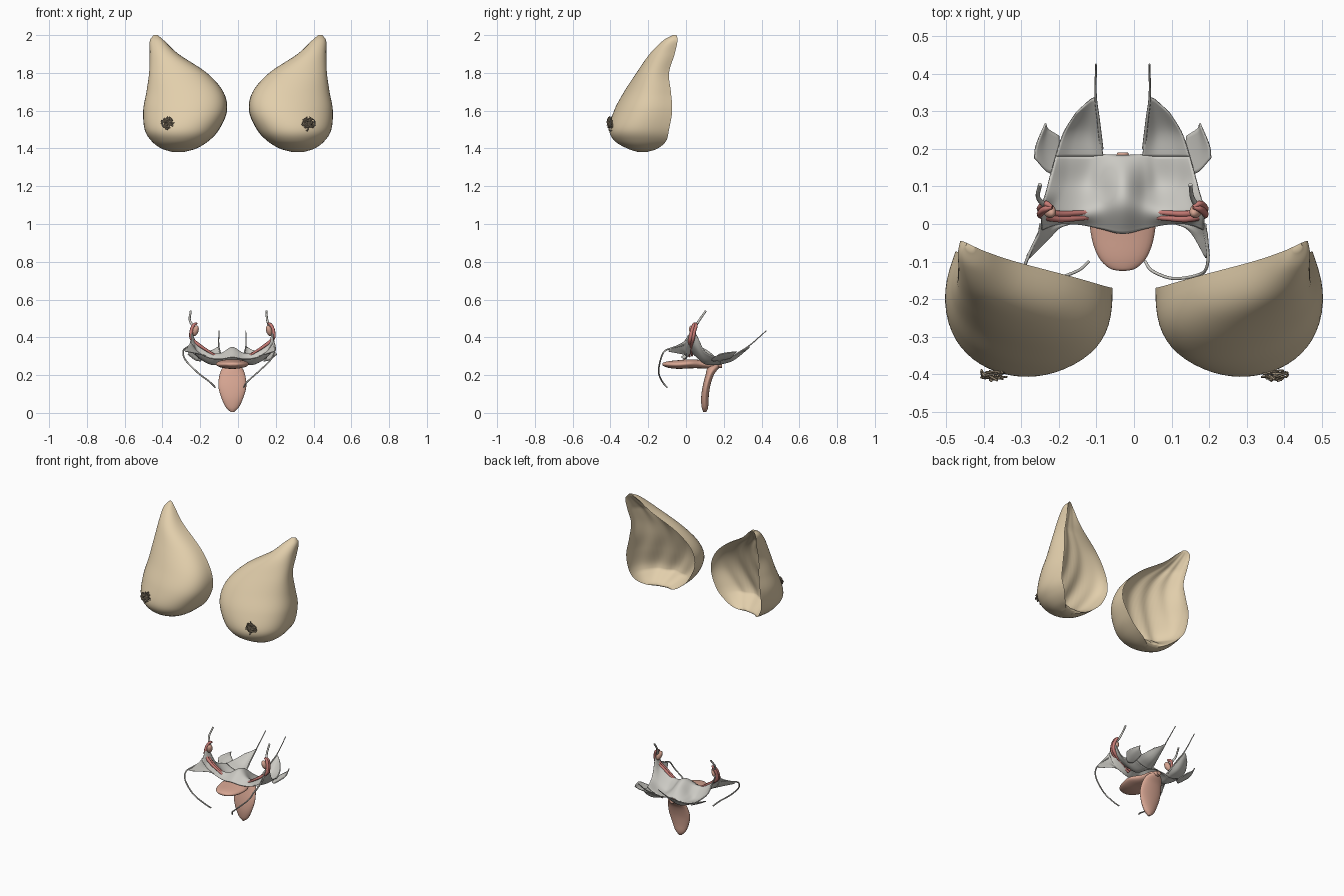
import bpy, bmesh, math, random

if "Cube" in bpy.data.objects:
    bpy.data.objects.remove(bpy.data.objects["Cube"])
random.seed(4)
CX = -0.03


def material(name, rgb):
    m = bpy.data.materials.new(name)
    m.diffuse_color = (*rgb, 1)
    m.use_nodes = True
    m.node_tree.nodes["Principled BSDF"].inputs["Base Color"].default_value = m.diffuse_color
    return m


TAN = material("tan", (0.76, 0.62, 0.41))
BROWN = material("brown", (0.36, 0.29, 0.2))
SALMON = material("salmon", (0.68, 0.38, 0.29))
RED = material("red", (0.58, 0.2, 0.18))
GREY = material("grey", (0.6, 0.59, 0.55))


def spline(pts, t):
    """Catmull-Rom through tuples of any length, t in 0..1"""
    n = len(pts) - 1
    i = min(int(t * n), n - 1)
    f = t * n - i
    p1, p2 = pts[i], pts[i + 1]
    p0 = pts[i - 1] if i > 0 else [2 * a - b for a, b in zip(p1, p2)]
    p3 = pts[i + 2] if i + 2 <= n else [2 * b - a for a, b in zip(p1, p2)]
    return [0.5 * (2 * b + (c - a) * f + (2 * a - 5 * b + 4 * c - d) * f * f
                   + (3 * b - a - 3 * c + d) * f ** 3)
            for a, b, c, d in zip(p0, p1, p2, p3)]


def grid_mesh(name, rows, mat, closed=False, thick=0, angle=60):
    bm = bmesh.new()
    vs = [[bm.verts.new(p) for p in r] for r in rows]
    n = len(rows[0])
    for a, b in zip(vs, vs[1:]):
        for j in range(n if closed else n - 1):
            k = (j + 1) % n
            bm.faces.new((a[j], a[k], b[k], b[j]))
    if closed:
        bm.faces.new(vs[0])
        bm.faces.new(vs[-1])
    bmesh.ops.recalc_face_normals(bm, faces=bm.faces)
    me = bpy.data.meshes.new(name)
    bm.to_mesh(me)
    bm.free()
    ob = bpy.data.objects.new(name, me)
    bpy.context.collection.objects.link(ob)
    me.materials.append(mat)
    if thick:
        so = ob.modifiers.new("thickness", "SOLIDIFY")
        so.thickness, so.offset = thick, 0
    bpy.ops.object.select_all(action="DESELECT")
    ob.select_set(True)
    bpy.context.view_layer.objects.active = ob
    bpy.ops.object.shade_smooth_by_angle(angle=math.radians(angle))
    return ob


def place(side, d, y, z):
    """Offset from the middle, drifting slightly to -x toward the front"""
    return (CX + side * d - .22 * max(0, -y - .03), y, z)


def patch(name, rows, side, nu=20, nv=20, thick=0.005):
    """Smooth sheet through rows of (offset from middle, y, z)"""
    out = []
    for i in range(nu + 1):
        cross = [spline([r[k] for r in rows], i / nu) for k in range(len(rows[0]))]
        out.append([place(side, *spline(cross, j / nv)) for j in range(nv + 1)])
    return grid_mesh(name, out, GREY, thick=thick)


def tube(name, pts, r, mat, radii=None):
    cu = bpy.data.curves.new(name, "CURVE")
    cu.dimensions = "3D"
    cu.bevel_depth, cu.bevel_resolution, cu.use_fill_caps = r, 2, True
    sp = cu.splines.new("POLY")
    n = 8 * (len(pts) - 1)
    sp.points.add(n)
    for i in range(n + 1):
        sp.points[i].co = (*spline(pts, i / n), 1)
        sp.points[i].radius = spline([(q,) for q in radii], i / n)[0] if radii else 1
    sp.use_smooth = True
    ob = bpy.data.objects.new(name, cu)
    bpy.context.collection.objects.link(ob)
    cu.materials.append(mat)


# breast slices: z, inner x, outer x, inner rim y, outer rim y, front y
SLICES = [(2.0, .425, .445, -.06, -.05, -.07), (1.97, .39, .462, -.075, -.045, -.12),
          (1.9, .315, .458, -.10, -.06, -.19), (1.8, .165, .452, -.14, -.09, -.26),
          (1.7, .078, .46, -.165, -.08, -.322), (1.6, .058, .475, -.17, -.073, -.375),
          (1.5, .10, .47, -.165, -.09, -.403), (1.44, .155, .44, -.17, -.105, -.375),
          (1.4, .22, .395, -.18, -.15, -.31), (1.38, .29, .34, -.22, -.21, -.25)]


def breast(side, label):
    rows = []
    for i in range(61):
        z, xm, xl, ym, yl, yf = spline(SLICES, i / 60)
        w, depth = xl - xm, (ym + yl) / 2 - yf
        fade = min(1, i / 14, (60 - i) / 16)
        ring = []
        for j in range(32):                       # rounded front, fuller outside
            a = math.pi * j / 32
            s = math.sin(a) ** 0.75
            f = (1 - math.cos(a)) / 2
            ring.append((side * (xm + w * f + .22 * w * s * f),
                         ym + (yl - ym) * f - depth * s, z))
        for j in range(32):                       # hollow back with soft folds
            a = math.pi * j / 32
            f = (1 + math.cos(a)) / 2
            s = math.sin(a)
            fold = 0.03 * math.sin(22 * f + 16 * z) * s
            ring.append((side * (xm + w * f + .1 * w * s * f * fade),
                         ym + (yl - ym) * f - depth * s * fade * (.58 + fold), z))
        rows.append(ring)
    grid_mesh("breast_" + label, rows, TAN, closed=True, angle=50)
    # crinkled nipple made of small coiled ducts
    for k in range(14):
        pts = []
        for _ in range(4):
            a, r = random.uniform(0, 6.28), .036 * math.sqrt(random.random())
            pts.append((side * (.373 + r * math.cos(a)),
                        -.426 + random.random() * .02 + r * .5, 1.535 + r * math.sin(a)))
        tube("nipple_duct_" + label, pts, .0028, BROWN)


breast(1, "left")
breast(-1, "right")


def organ(name, sections, axis, mat):
    """Loft of ellipses: centre (y, z), half width, half thickness"""
    rows = []
    for i in range(33):
        y, z, w, t = spline(sections, i / 32)
        w, t = max(w, .001), max(t, .001)
        ring = []
        for j in range(28):
            a = 2 * math.pi * j / 28
            o = t * math.sin(a)
            ring.append((CX + w * math.cos(a), y + (o if axis == "z" else 0),
                         z + (o if axis == "y" else 0)))
        rows.append(ring)
    return grid_mesh(name, rows, mat, closed=True)


# uterus lies forward, vagina hangs down
organ("uterus", [(-.125, .257, .006, .003), (-.118, .257, .035, .01), (-.09, .256, .063, .018),
                 (-.04, .256, .082, .023), (.02, .26, .085, .024), (.08, .258, .05, .022),
                 (.14, .255, .035, .022), (.19, .25, .014, .012)], "y", SALMON)
organ("vagina", [(.10, .004, .008, .008), (.10, .03, .035, .017), (.10, .08, .058, .02),
                 (.108, .14, .074, .02), (.125, .2, .068, .022), (.145, .24, .05, .03),
                 (.16, .262, .012, .015)], "z", SALMON)

# folded sheet draped over the uterus, as one piece across the middle
SHEET = [[(0, -.025, .295), (.06, -.012, .285), (.12, .0, .29), (.18, -.002, .32), (.215, -.015, .37)],
         [(0, .05, .345), (.06, .04, .315), (.12, .03, .32), (.19, .03, .37), (.215, .04, .43)],
         [(0, .11, .33), (.06, .1, .28), (.1, .1, .26), (.15, .1, .28), (.20, .1, .325)],
         [(0, .182, .27), (.055, .185, .262), (.09, .18, .257), (.14, .18, .27), (.178, .18, .29)]]
patch("broad_ligament", [[(-d, y, z) for d, y, z in r[:0:-1]] + r for r in SHEET], 1, 30, 56)

WING = [[(.052, .18, .262), (.09, .18, .257), (.14, .18, .27), (.178, .18, .29)],
        [(.062, .25, .295), (.09, .25, .28), (.12, .25, .285), (.158, .24, .30)],
        [(.072, .335, .35), (.083, .333, .345), (.10, .318, .335), (.125, .295, .325)]]
FLAP = [[(.14, .0, .30), (.185, .0, .325), (.22, .0, .385)],
        [(.175, -.015, .31), (.205, -.03, .335), (.225, -.03, .365)],
        [(.235, -.09, .325), (.238, -.09, .33), (.242, -.085, .34)]]
EAR = [[(.165, .15, .275), (.165, .19, .28), (.17, .235, .29)],
       [(.195, .135, .28), (.205, .19, .295), (.20, .255, .31)],
       [(.235, .175, .31), (.23, .21, .318), (.205, .268, .325)]]

for side, label in ((1, "left"), (-1, "right")):
    def P(d, y, z):
        return place(side, d, y, z)
    patch("back_fold_" + label, WING, side)
    patch("front_fold_" + label, FLAP, side, 12, 10)
    patch("side_ligament_" + label, EAR, side, 12, 10)
    # cords running back and forward
    tube("back_cord_" + label, [P(.056, .2, .265), P(.065, .28, .32), P(.072, .34, .36),
                                P(.071, .425, .435)], .004, GREY, [1.2, 1, .8, .6])
    tube("round_ligament_" + label,
         [P(.215, -.01, .36), P(.235, -.07, .345), P(.242, -.115, .325), P(.225, -.135, .28),
          P(.16, -.145, .215), P(.1, -.125, .165), P(.075, -.1, .135)], .0042, GREY)
    # uterine tubes climb the outer edge and hook over the ovary
    for k in range(2):
        o = .014 * k
        tube("uterine_tube_" + label,
             [P(.085, .018 + o, .299 + o * .4), P(.12, .015 + o, .322),
              P(.17, .013 + o, .355), P(.213, .022 + o, .39), P(.218, .03 + o, .43),
              P(.205, .04 + o, .465), P(.188, .045, .474)], .0085, RED,
             [.7, .8, 1, 1.2, 1.1, 1, .6])
    bpy.ops.mesh.primitive_uv_sphere_add(segments=20, ring_count=12, radius=1,
                                         location=P(.195, .035, .435), rotation=(.3, side * -.3, 0))
    ov = bpy.context.object
    ov.name = "ovary_" + label
    ov.scale = (.016, .018, .03)
    ov.data.materials.append(SALMON)
    bpy.ops.object.shade_smooth()
    tip = .2 - side * .02
    tube("ovary_cord_" + label, [P(.2, .045, .45), P(tip + .005, .07, .49), P(tip, .105, .54)],
         .006, GREY, [1.4, 1, .9])
